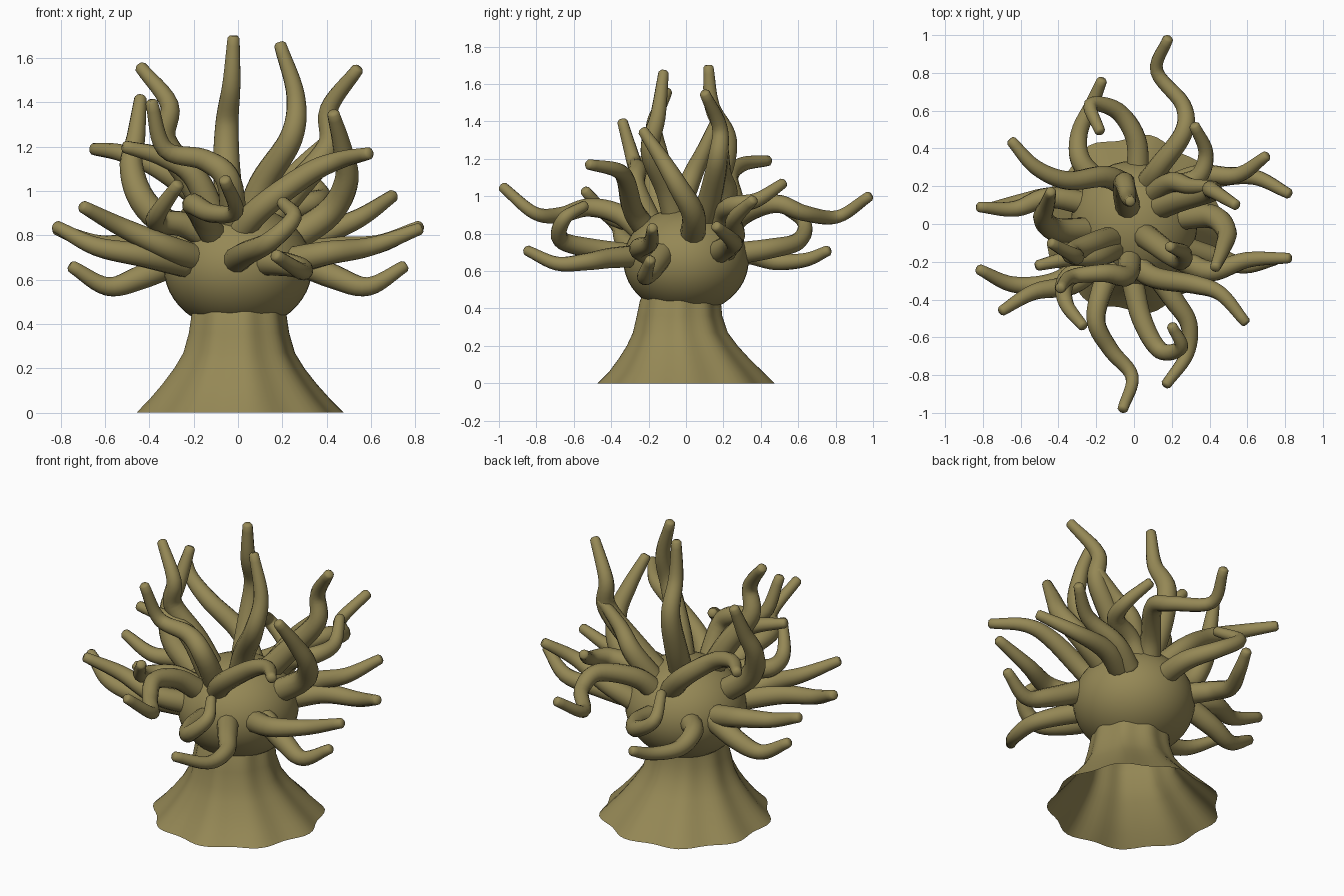
import bpy, bmesh, math
from mathutils import Vector

mat = bpy.data.materials.new("olive")
mat.diffuse_color = (0.30, 0.246, 0.092, 1)


def finish(name, bm):
    me = bpy.data.meshes.new(name)
    bm.to_mesh(me)
    bm.free()
    for p in me.polygons:
        p.use_smooth = True
    me.materials.append(mat)
    ob = bpy.data.objects.new(name, me)
    bpy.context.scene.collection.objects.link(ob)
    return ob


# head: flattened ball
bm = bmesh.new()
bmesh.ops.create_uvsphere(bm, u_segments=40, v_segments=24, radius=1)
for v in bm.verts:
    v.co = Vector((v.co.x * 0.335, v.co.y * 0.335, v.co.z * 0.285 + 0.655))
finish("head", bm)

# stalk: fluted open skirt, (z, radius, flute depth, y shift)
profile = [(0, .463, .016, 0), (.06, .405, .013, 0), (.13, .345, .01, -.01),
           (.2, .292, .008, -.02), (.27, .25, .007, -.03), (.36, .225, .006, -.035),
           (.44, .213, .006, -.03), (.48, .205, .006, -.02)]
bm = bmesh.new()
N = 72
rings = []
for z, r, d, dy in profile:
    ring = []
    for i in range(N):
        a = 2 * math.pi * i / N
        q = r + d * math.cos(9 * a)
        ring.append(bm.verts.new((q * math.cos(a), q * math.sin(a) + dy, z)))
    rings.append(ring)
for lo, hi in zip(rings, rings[1:]):
    for i in range(N):
        j = (i + 1) % N
        bm.faces.new((lo[i], lo[j], hi[j], hi[i]))
finish("stalk", bm)


# tentacles: smooth path through points, tapered, rounded tip
def smooth_path(pts, steps=6):
    p = [Vector(q) for q in pts]
    p = [2 * p[0] - p[1]] + p + [2 * p[-1] - p[-2]]
    out = []
    for a, b, c, d in zip(p, p[1:], p[2:], p[3:]):
        for s in range(steps):
            t = s / steps
            out.append(0.5 * (2 * b + (c - a) * t + (2 * a - 5 * b + 4 * c - d) * t * t
                              + (3 * b - a - 3 * c + d) * t ** 3))
    return out + [p[-2]]


def tentacle(name, pts, r0, power, r1=.028, sides=12):
    path = smooth_path(pts)
    n = len(path)
    rad = [r0 + (r1 - r0) * (i / (n - 1)) ** power for i in range(n)]
    end = (path[-1] - path[-2]).normalized()
    tip = path[-1]
    path += [tip + end * r1 * .4]
    rad += [r1 * .65]
    bm = bmesh.new()
    rings = []
    side = None
    for i, c in enumerate(path):
        t = (path[min(i + 1, len(path) - 1)] - path[max(i - 1, 0)]).normalized()
        side = t.orthogonal() if side is None else side - t * side.dot(t)
        side.normalize()
        up = t.cross(side)
        rings.append([bm.verts.new(c + rad[i] * (side * math.cos(k * 2 * math.pi / sides)
                                                 + up * math.sin(k * 2 * math.pi / sides)))
                      for k in range(sides)])
    for lo, hi in zip(rings, rings[1:]):
        for k in range(sides):
            j = (k + 1) % sides
            bm.faces.new((lo[k], lo[j], hi[j], hi[k]))
    bm.faces.new(rings[-1])
    bm.faces.new(rings[0][::-1])
    finish(name, bm)


upright = [
    [(-.02, .04, .8), (-.05, .17, 1.08), (-.05, .22, 1.3), (-.03, .14, 1.48), (-.02, .12, 1.69)],
    [(.03, -.04, .8), (.11, -.1, 1.03), (.24, -.19, 1.24), (.26, -.15, 1.43), (.19, -.12, 1.66)],
    [(.08, .07, .8), (.25, .13, 1.0), (.41, .17, 1.2), (.41, .18, 1.37), (.54, .1, 1.55)],
    [(-.08, -.07, .8), (-.2, -.1, 1.03), (-.33, -.15, 1.23), (-.31, -.17, 1.39), (-.44, -.1, 1.56)],
    [(.2, .03, .76), (.41, .04, .9), (.49, -.04, 1.05), (.47, -.13, 1.2), (.43, -.23, 1.35)],
    [(-.2, -.03, .76), (-.41, -.03, .93), (-.48, .03, 1.1), (-.46, .1, 1.25), (-.44, .17, 1.42)]]
middle = [
    [(-.02, -.18, .78), (.1, -.28, .92), (.32, -.32, 1.08), (.46, -.37, 1.14), (.59, -.52, 1.17)],
    [(0, .18, .78), (-.15, .25, .95), (-.35, .23, 1.1), (-.52, .3, 1.17), (-.65, .44, 1.19)],
    [(-.02, -.15, .78), (-.04, -.27, 1.04), (-.15, -.26, 1.14), (-.33, -.28, 1.19), (-.39, -.34, 1.4)],
    [(-.08, -.12, .8), (-.19, -.17, 1.06), (-.33, -.18, 1.15), (-.51, -.22, 1.2)],
    [(.08, .14, .8), (.2, .22, 1.0), (.3, .2, 1.12), (.43, .2, 1.25)],
    [(.1, .18, .78), (.2, .2, .9), (.34, .25, .95), (.38, .38, .98), (.32, .52, 1.07)],
    [(-.1, -.18, .78), (-.25, -.23, .85), (-.36, -.3, .86), (-.36, -.42, .9), (-.27, -.54, 1.03)]]
reaching = [
    [(.05, .19, .78), (.13, .3, .9), (.26, .48, .96), (.26, .63, .91), (.12, .81, .89), (.18, .98, 1.0)],
    [(-.1, -.2, .78), (-.17, -.35, .9), (-.2, -.52, .94), (-.12, -.67, .9), (-.01, -.81, .91), (-.06, -.98, 1.05)],
    [(.02, .24, .69), (.01, .45, .72), (-.09, .6, .76), (-.23, .63, .86), (-.18, .49, .96)],
    [(-.02, -.24, .68), (.04, -.5, .72), (.14, -.67, .77), (.25, -.65, .88), (.2, -.54, .95)],
    [(-.16, .2, .68), (-.28, .33, .69), (-.29, .48, .65), (-.22, .64, .66), (-.17, .76, .71)],
    [(.1, -.24, .68), (.21, -.4, .67), (.29, -.53, .65), (.28, -.69, .64), (.17, -.85, .71)]]
spreading = [
    [(.2, .2, .7), (.35, .26, .79), (.55, .26, .88), (.7, .36, .98)],
    [(-.18, -.2, .69), (-.33, -.32, .75), (-.53, -.36, .84), (-.7, -.46, .93)],
    [(.24, .17, .7), (.41, .24, .74), (.63, .25, .76), (.82, .16, .84)],
    [(-.22, -.2, .67), (-.42, -.31, .71), (-.64, -.32, .75), (-.82, -.24, .84)],
    [(.22, -.17, .68), (.4, -.25, .72), (.6, -.19, .75), (.82, -.18, .83)],
    [(-.22, .1, .69), (-.45, .14, .75), (-.63, .08, .76), (-.82, .09, .83)],
    [(.24, -.12, .7), (.44, -.18, .61), (.59, -.22, .57), (.75, -.19, .66)],
    [(-.24, .12, .7), (-.44, .14, .61), (-.59, .12, .57), (-.75, .09, .66)]]

for group, paths, r0, power in (("upright", upright, .068, 1.5), ("middle", middle, .063, 1.4),
                                ("reaching", reaching, .062, 1.1), ("spreading", spreading, .064, 1.3)):
    for i, pts in enumerate(paths):
        tentacle(f"{group}_tentacle_{i + 1}", pts, r0, power)
